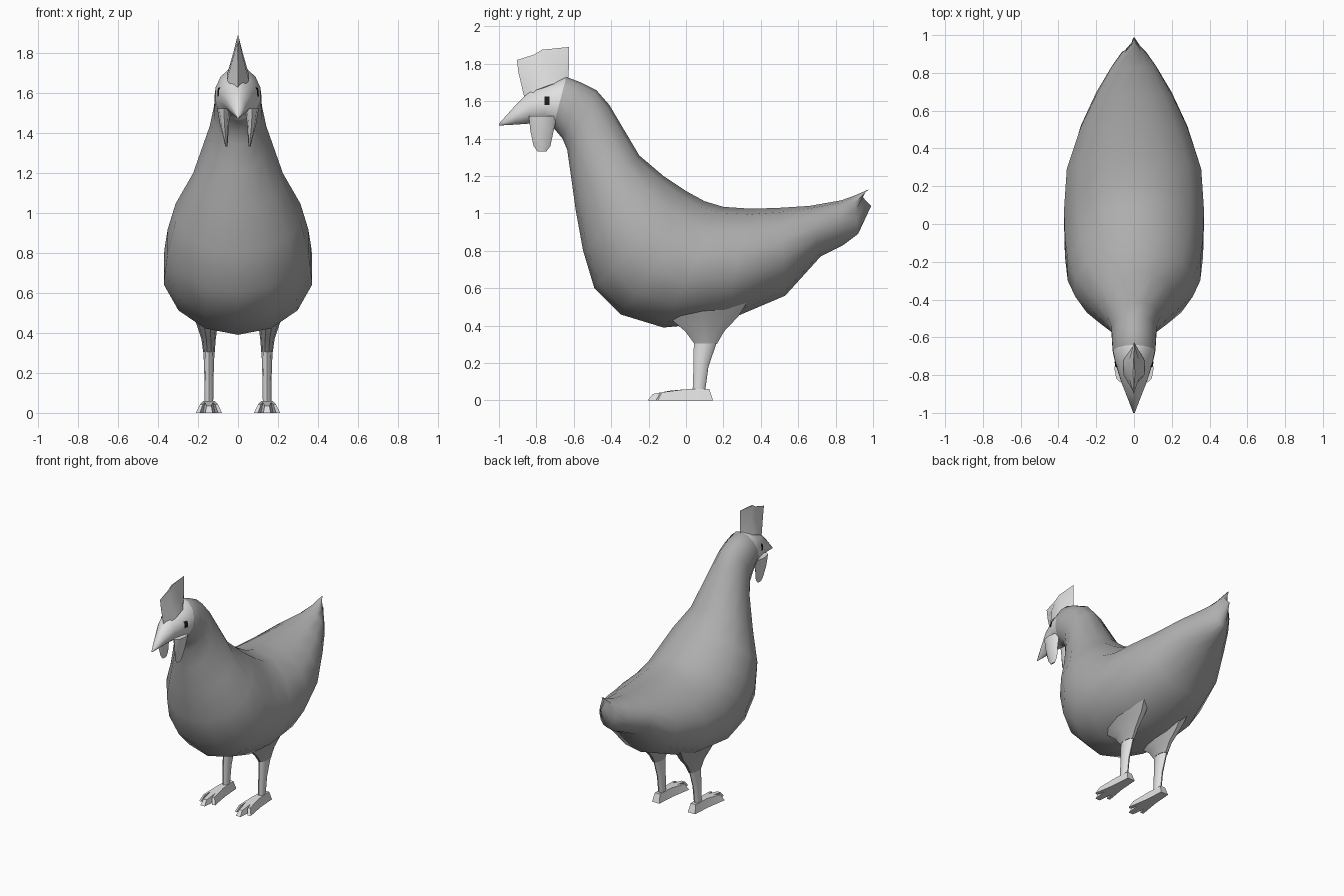
import bpy, bmesh, math
from mathutils import Vector
from mathutils.bvhtree import BVHTree

if "Cube" in bpy.data.objects:
    bpy.data.objects.remove(bpy.data.objects["Cube"])


def material(name, v):
    m = bpy.data.materials.new(name)
    m.diffuse_color = (v, v, v, 1)
    m.use_nodes = True
    m.node_tree.nodes["Principled BSDF"].inputs["Base Color"].default_value = m.diffuse_color
    return m


GREY = material("feather grey", 0.42)
PALE = material("pale grey", 0.75)
BLACK = material("eye black", 0.01)


def finish(bm, name, mats, angle=50, fix=True):
    if fix:
        bmesh.ops.recalc_face_normals(bm, faces=bm.faces[:])
    me = bpy.data.meshes.new(name)
    bm.to_mesh(me)
    ob = bpy.data.objects.new(name, me)
    bpy.context.collection.objects.link(ob)
    for m in mats:
        me.materials.append(m)
    bpy.ops.object.select_all(action='DESELECT')
    ob.select_set(True)
    bpy.context.view_layer.objects.active = ob
    bpy.ops.object.shade_smooth_by_angle(angle=math.radians(angle))
    return ob


def loft(bm, loops, mat=lambda i: 0):
    """Skin closed loops of points and cap both ends."""
    rings = [[bm.verts.new(p) for p in lp] for lp in loops]
    n = len(rings[0])
    for i, (a, b) in enumerate(zip(rings, rings[1:])):
        for k in range(n):
            f = bm.faces.new((a[k], a[(k + 1) % n], b[(k + 1) % n], b[k]))
            f.material_index = mat(i)
    bm.faces.new(rings[0]).material_index = mat(0)
    bm.faces.new(rings[-1]).material_index = mat(len(rings) - 2)


def ring(top, low, half, power=1.0, dip=0.0, n=14):
    """Oval between two points of the side outline; dip pulls its middle forward."""
    t, b = Vector((0, *top)), Vector((0, *low))
    c, up = (t + b) / 2, (t - b) / 2
    pts = []
    for k in range(n):
        a = 2 * math.pi * k / n
        s, co = math.sin(a), math.cos(a)
        x = half * math.copysign(abs(s) ** power, s)
        pts.append(c + up * co + Vector((x, -dip * (1 - abs(co)), 0)))
    return pts


# Body, from beak tip over head, neck and trunk to the forked tail
SECTIONS = [
    ((-1.0, 1.48), (-1.0, 1.47), .004, 1.3),
    ((-.91, 1.58), (-.91, 1.475), .04, 1.3),
    ((-.83, 1.66), (-.84, 1.48), .07, 1.3),
    ((-.73, 1.70), (-.765, 1.48), .098, 1.2),
    ((-.64, 1.73), (-.71, 1.46), .115, 1.1),
    ((-.56, 1.70), (-.66, 1.40), .12, 1),
    ((-.48, 1.66), (-.635, 1.34), .122, 1),
    ((-.41, 1.58), (-.615, 1.2), .145, 1),
    ((-.25, 1.31), (-.59, 1.02), .23, 1),
    ((-.12, 1.20), (-.55, .8), .32, 1),
    ((.0, 1.12), (-.49, .6), .36, 1),
    ((.1, 1.065), (-.35, .46), .375, 1),
    ((.2, 1.035), (-.12, .39), .38, 1),
    ((.35, 1.025), (.2, .42), .365, 1),
    ((.5, 1.03), (.53, .56), .29, 1),
    ((.66, 1.04), (.72, .77), .205, 1),
    ((.83, 1.07), (.84, .83), .12, 1),
    ((.9, 1.095), (.92, .89), .065, 1),
    ((.98, 1.13), (.99, 1.04), .012, 1, .06),
]
bm = bmesh.new()
loft(bm, [ring(*s) for s in SECTIONS], lambda i: 1 if i < 4 else 0)
finish(bm, "body", [GREY, PALE], 60)
surface = BVHTree.FromBMesh(bm)

# Comb: rows of (y, z) from base to crest, thinning upward
BASE = [(-.86, 1.60), (-.80, 1.66), (-.72, 1.69), (-.63, 1.71)]
MID = [(-.895, 1.75), (-.82, 1.77), (-.72, 1.79), (-.625, 1.80)]
CREST = [(-.905, 1.82), (-.81, 1.85), (-.77, 1.875), (-.625, 1.89)]


def blade(row, half):
    ends = [(0, *row[0])]
    right = [(half, *p) for p in row[1:-1]]
    left = [(-half, *p) for p in reversed(row[1:-1])]
    return ends + right + [(0, *row[-1])] + left


bm = bmesh.new()
loft(bm, [blade(BASE, .055), blade(MID, .026), blade(CREST, .004)])
finish(bm, "comb", [PALE])

FOOT_HALF = [(.03, .145), (.04, .0), (.065, -.15), (.045, -.16), (.03, -.10),
             (.018, -.205)]
FOOT = FOOT_HALF + [(-x, y) for x, y in reversed(FOOT_HALF)]


def oval(cx, cy, z, rx, ry, n=8):
    return [(cx + rx * math.cos(2 * math.pi * k / n),
             cy + ry * math.sin(2 * math.pi * k / n), z) for k in range(n)]


for side, s in (("left", -1), ("right", 1)):
    # Wattle hanging beside the beak
    bm = bmesh.new()
    loft(bm, [oval(s * .07, -.765, 1.52, .034, .075),
              oval(s * .068, -.77, 1.44, .022, .062),
              oval(s * .06, -.77, 1.36, .010, .045),
              oval(s * .058, -.77, 1.33, .005, .022)])
    finish(bm, side + "_wattle", [PALE])

    # Feathered thigh
    bm = bmesh.new()
    loft(bm, [oval(s * .17, .09, .60, .10, .30, 10),
              oval(s * .155, .09, .45, .055, .20, 10),
              oval(s * .147, .10, .37, .036, .11, 10),
              oval(s * .145, .105, .305, .029, .065, 10)])
    finish(bm, side + "_thigh", [GREY])

    # Shank
    bm = bmesh.new()
    loft(bm, [oval(s * .145, .105, .32, .028, .063),
              oval(s * .145, .08, .18, .023, .04),
              oval(s * .145, .068, .04, .021, .033)])
    finish(bm, side + "_shank", [PALE])

    # Three-toed foot, sloping down to the toes
    bm = bmesh.new()
    sole = [(s * .145 + x, y, 0) for x, y in FOOT]
    upper = [(s * .145 + x * .68, y * .86, .06 if y > -.05 else .06 + .16 * (y + .05))
             for x, y in FOOT]
    loft(bm, [sole, upper])
    finish(bm, side + "_foot", [PALE], 25)

    # Eye plate laid on the face
    bm = bmesh.new()
    grid = []
    for i in range(4):
        for j in range(4):
            y, z = -.757 + .028 * i / 3, 1.58 + .046 * j / 3
            hit, normal, _, _ = surface.ray_cast(Vector((s, y, z)), Vector((-s, 0, 0)))
            grid.append(bm.verts.new(hit + Vector((s * .004, 0, 0))))
    for i in range(3):
        for j in range(3):
            q = [grid[i * 4 + j], grid[i * 4 + 4 + j], grid[i * 4 + 5 + j], grid[i * 4 + 1 + j]]
            bm.faces.new(q if s > 0 else q[::-1])
    finish(bm, side + "_eye", [BLACK], fix=False)
